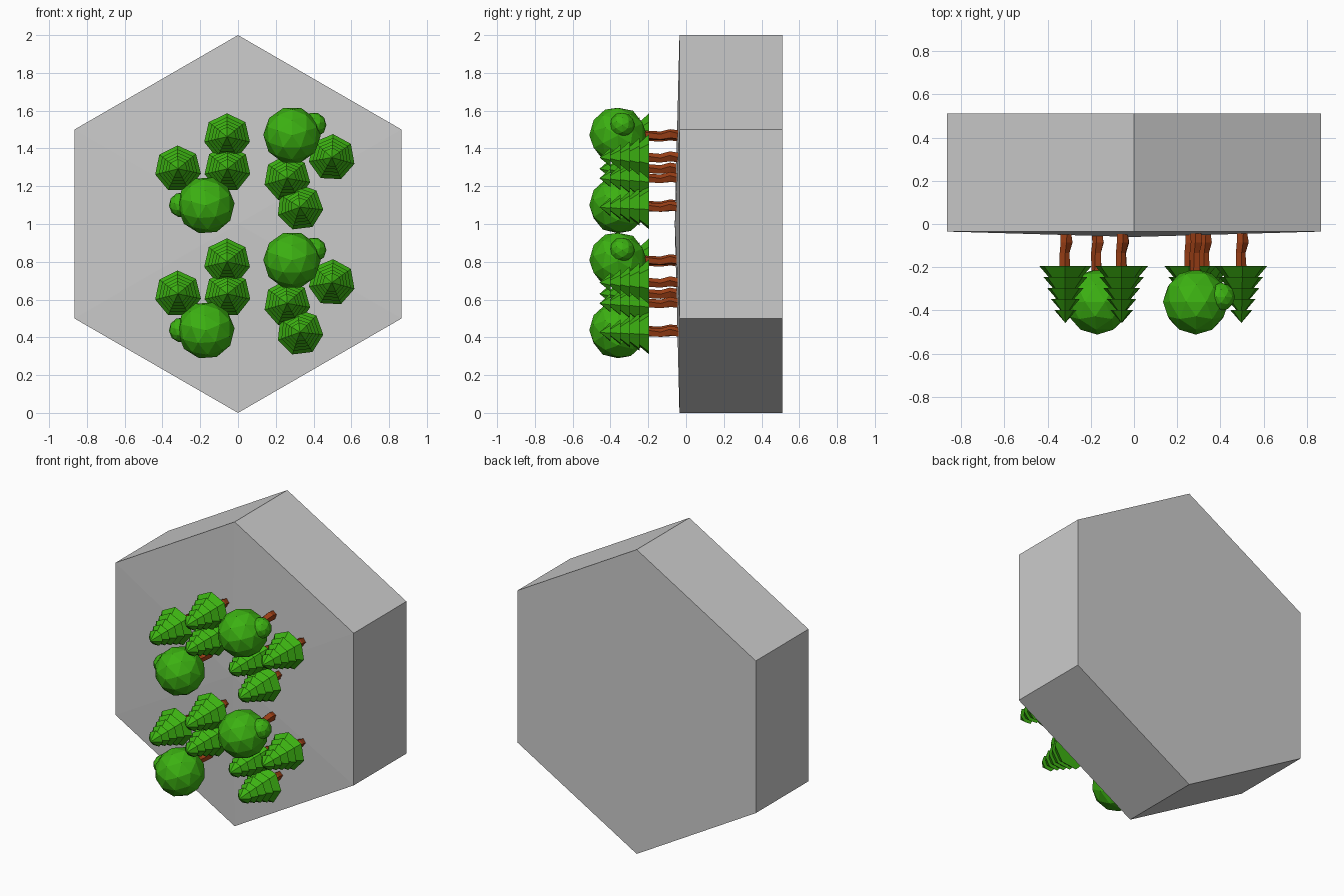
import bpy, bmesh
from math import sin, cos, pi, radians
from mathutils import Matrix, Vector

if "Cube" in bpy.data.objects:
    bpy.data.objects.remove(bpy.data.objects["Cube"])


def material(name, rgb):
    m = bpy.data.materials.new(name)
    m.diffuse_color = (*rgb, 1)
    m.use_nodes = True
    m.node_tree.nodes["Principled BSDF"].inputs["Base Color"].default_value = m.diffuse_color
    return m


GREEN = material("leaf_green", (0.045, 0.44, 0.006))
BROWN = material("bark_brown", (0.33, 0.05, 0.008))
# Trees grow out of the front face: local z becomes -y
OUTWARD = Matrix.Rotation(radians(90), 4, 'X')


def finish(bm, name, mat=None, at=None):
    bmesh.ops.recalc_face_normals(bm, faces=bm.faces)
    if at:
        bm.transform(Matrix.Translation((at[0], 0, at[1])) @ OUTWARD)
    mesh = bpy.data.meshes.new(name)
    bm.to_mesh(mesh)
    bm.free()
    if mat:
        mesh.materials.append(mat)
    ob = bpy.data.objects.new(name, mesh)
    bpy.context.collection.objects.link(ob)
    return ob


def loft(rings, sides, turn, tip=None):
    """Stack of polygon rings (radius, height, dx, dy, twist), ending in a cap or a tip."""
    bm = bmesh.new()
    loops = []
    for r, h, dx, dy, tw in rings:
        a0 = turn + tw
        loops.append([bm.verts.new((dx + r * cos(a0 + 2 * pi * i / sides),
                                    dy + r * sin(a0 + 2 * pi * i / sides), h))
                      for i in range(sides)])
    for a, b in zip(loops, loops[1:]):
        for i in range(sides):
            j = (i + 1) % sides
            bm.faces.new((a[i], a[j], b[j], b[i]))
    bm.faces.new(loops[0][::-1])
    if tip is None:
        bm.faces.new(loops[-1])
    else:
        top = bm.verts.new((0, 0, tip))
        for i in range(sides):
            bm.faces.new((loops[-1][i], loops[-1][(i + 1) % sides], top))
    return bm


def trunk(name, at, turn):
    rings = [(0.026, 0.035, 0.0, 0.0, 0), (0.029, 0.085, 0.006, 0.004, 0.3),
             (0.024, 0.135, -0.005, -0.004, 0.1), (0.027, 0.225, 0, 0, 0.4)]
    finish(loft(rings, 5, turn), name + "_trunk", BROWN, at)


def conifer(name, at, turn):
    trunk(name, at, turn)
    rings = []
    for k, r in enumerate((0.124, 0.104, 0.086, 0.068, 0.052)):
        h = 0.195 + 0.051 * k
        rings.append((r, h, 0, 0, 0))
        if k < 4:
            rings.append((r - 0.045, h + 0.051, 0, 0, 0))
    finish(loft(rings, 7, pi / 2 + turn, 0.458), name + "_foliage", GREEN, at)


def ball(bm, radius, centre, turn):
    bmesh.ops.create_icosphere(bm, subdivisions=2, radius=radius,
                               matrix=Matrix.Translation(centre) @ Matrix.Rotation(turn, 4, 'Z'))


def round_tree(name, at, bud, turn):
    trunk(name, at, turn)
    bm = bmesh.new()
    ball(bm, 0.152, (0, 0, 0.36), turn)
    ball(bm, 0.066, (bud[0], bud[1], 0.337), turn)
    finish(bm, name + "_crown", GREEN, at)


# Hexagonal tile with a very slightly raised front centre
tile = loft([(1, -0.512, 0, 0, 0), (1, 0.035, 0, 0, 0)], 6, pi / 2, 0.06)
finish(tile, "hexagon_tile", None, (0, 1))

# Two identical groves, one above the other
CONIFERS = [(-0.058, 0.80, 0), (-0.318, 0.63, 0.02), (-0.056, 0.63, 0),
            (0.26, 0.58, 0.05), (0.497, 0.69, -0.05), (0.328, 0.427, 0.12)]
for grove, dz in (("lower", 0), ("upper", 0.662)):
    for n, (x, z, turn) in enumerate(CONIFERS):
        conifer(f"{grove}_conifer_{n + 1}", (x, z + dz), turn)
    round_tree(grove + "_round_tree_right", (0.286, 0.808 + dz), (0.116, 0.055), 0.3)
    round_tree(grove + "_round_tree_left", (-0.17, 0.437 + dz), (-0.13, 0.002), 2.9)
